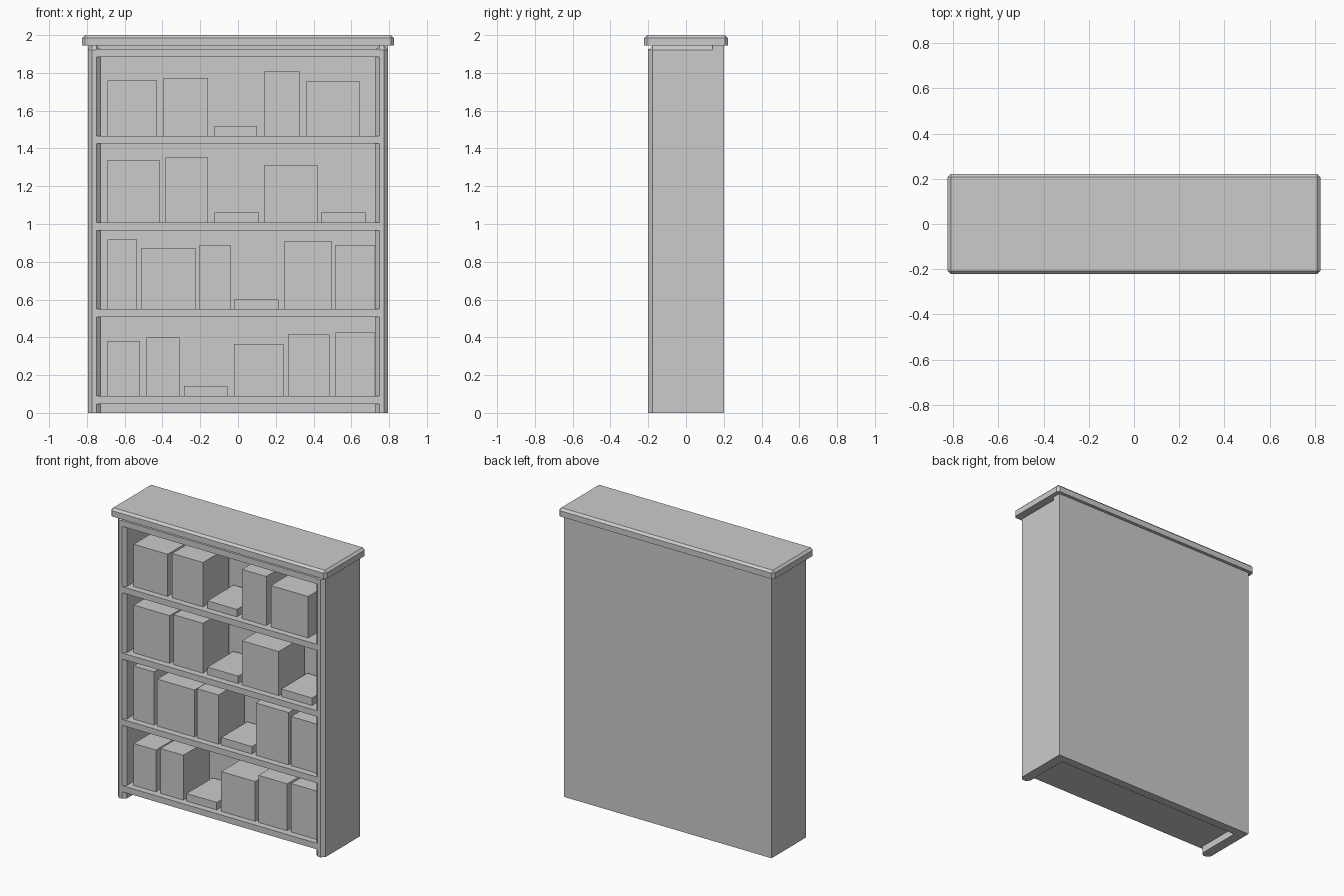
import bpy
import bmesh
from mathutils import Vector

default_cube = bpy.data.objects.get("Cube")
if default_cube:
    bpy.data.objects.remove(default_cube, do_unlink=True)

grey = bpy.data.materials.new("plain_grey")
grey.use_nodes = True
colour = (0.6, 0.6, 0.6, 1)
grey.diffuse_color = colour
grey.node_tree.nodes["Principled BSDF"].inputs["Base Color"].default_value = colour


def box(name, low, high, chamfer=0, keep=None):
    """Box between two corners; edges accepted by keep(middle) are chamfered."""
    low, high = Vector(low), Vector(high)
    size, centre = high - low, (high + low) / 2
    bm = bmesh.new()
    bmesh.ops.create_cube(bm, size=1)
    for v in bm.verts:
        v.co = centre + v.co * size
    if chamfer:
        edges = [e for e in bm.edges if keep((e.verts[0].co + e.verts[1].co) / 2)]
        bmesh.ops.bevel(bm, geom=edges, offset=chamfer, segments=1,
                        profile=0.5, affect='EDGES')
    mesh = bpy.data.meshes.new(name)
    bm.to_mesh(mesh)
    bm.free()
    mesh.materials.append(grey)
    obj = bpy.data.objects.new(name, mesh)
    bpy.context.collection.objects.link(obj)
    return obj


CASE_TOP = 1.945
FRONT = -0.2
BACK = 0.2
PANEL_FRONT = 0.14


def above_floor(middle):
    return middle.z > 0.01


def above_underside(middle):
    return middle.z > CASE_TOP + 0.001


# Cornice with chamfered top and corners
box("cornice", (-0.825, -0.222, CASE_TOP), (0.825, 0.222, 2), 0.015, above_underside)

# Thick back panel across the full width
box("back_panel", (-0.795, PANEL_FRONT, 0), (0.795, BACK, CASE_TOP))

# Side panels, chamfered along front and top
for name, x in (("right_side", -0.76), ("left_side", 0.76)):
    box(name, (x - 0.035, FRONT, 0), (x + 0.035, BACK - 0.002, CASE_TOP), 0.023, above_floor)

# Evenly spaced shelves
SHELF_TOP, SPACING, THICK = 0.09, 0.459, 0.042
for i in range(5):
    top = SHELF_TOP + i * SPACING
    box(f"shelf_{i + 1}", (-0.75, FRONT, top - THICK), (0.75, PANEL_FRONT, top))

# Books on each shelf: left edge, right edge, height
FLAT = 0.052
rows = [
    [(-.69, -.52, .29), (-.485, -.31, .31), (-.285, -.055, FLAT),
     (-.02, .24, .275), (.265, .485, .325), (.515, .725, .335)],
    [(-.69, -.535, .368), (-.51, -.225, .325), (-.205, -.04, .34),
     (-.02, .215, FLAT), (.245, .495, .362), (.515, .725, .34)],
    [(-.69, -.415, .33), (-.385, -.16, .345), (-.125, .11, FLAT),
     (.14, .42, .305), (.44, .675, FLAT)],
    [(-.69, -.43, .292), (-.395, -.16, .307), (-.125, .1, FLAT),
     (.14, .325, .34), (.36, .645, .287)],
]
for i, row in enumerate(rows):
    base = SHELF_TOP + i * SPACING
    for j, (x1, x2, height) in enumerate(row):
        kind = "flat_book" if height == FLAT else "book_block"
        box(f"{kind}_{i + 1}_{j + 1}", (x1, -0.155, base), (x2, PANEL_FRONT - 0.01, base + height))
